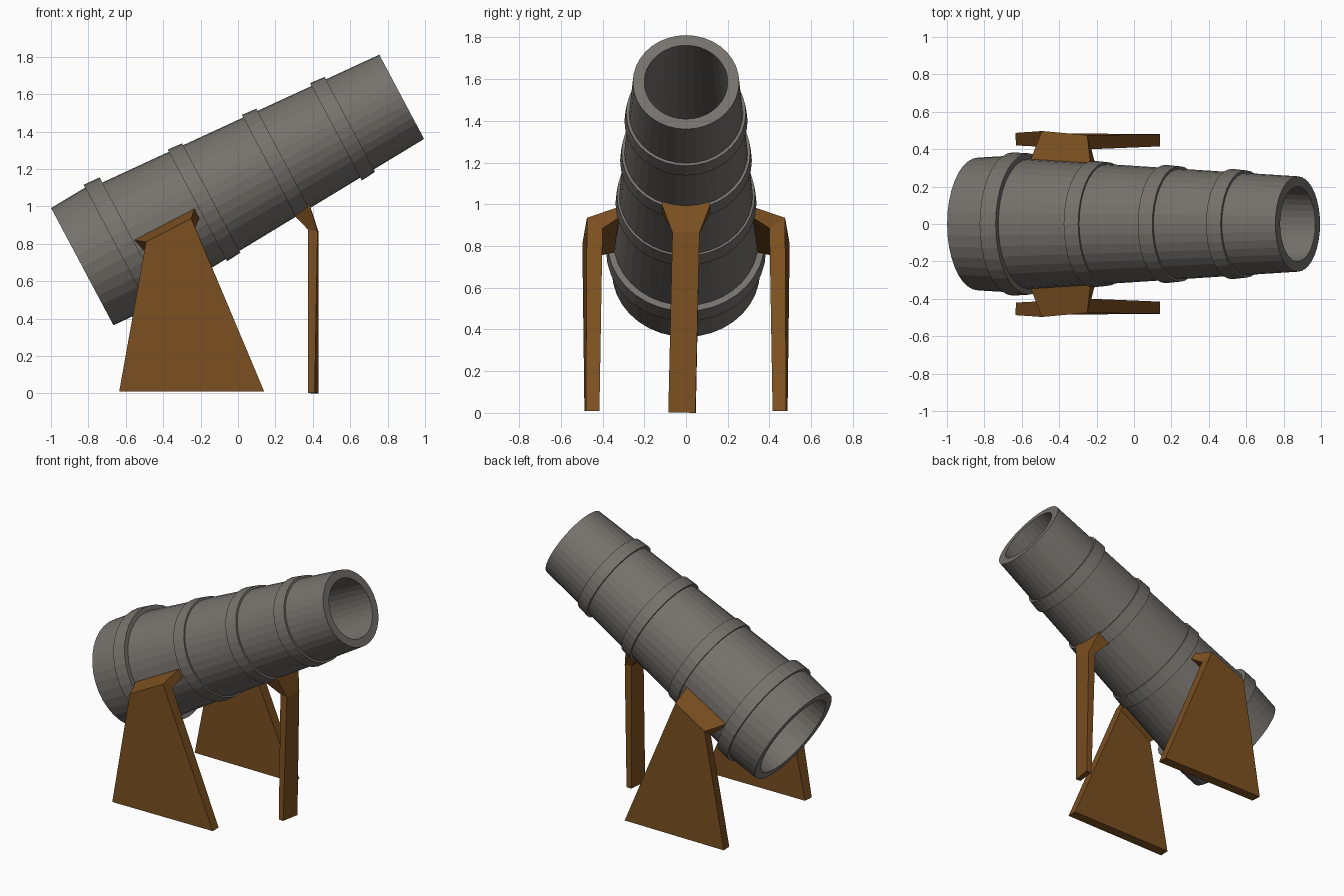
import bpy, bmesh, math
from mathutils import Vector

if "Cube" in bpy.data.objects:
    bpy.data.objects.remove(bpy.data.objects["Cube"])

SIDES = 36
BACK = Vector((-0.8325, 0, 0.6775))      # centre of the rear opening
TILT = math.radians(28)
AXIS = Vector((math.cos(TILT), 0, math.sin(TILT)))
UP = Vector((-math.sin(TILT), 0, math.cos(TILT)))
SIDE = Vector((0, 1, 0))


def material(name, rgb):
    m = bpy.data.materials.new(name)
    m.diffuse_color = (*rgb, 1)
    m.use_nodes = True
    m.node_tree.nodes["Principled BSDF"].inputs["Base Color"].default_value = m.diffuse_color
    return m


METAL = material("dark_metal", (0.18, 0.165, 0.15))
WOOD = material("wood", (0.20, 0.08, 0.015))


def make_object(name, bm, mat):
    bmesh.ops.recalc_face_normals(bm, faces=bm.faces)
    mesh = bpy.data.meshes.new(name)
    bm.to_mesh(mesh)
    bm.free()
    mesh.materials.append(mat)
    ob = bpy.data.objects.new(name, mesh)
    bpy.context.collection.objects.link(ob)
    return ob


def revolve(name, profile, mat):
    """Turn a closed (distance, radius) profile around the tilted axis."""
    bm = bmesh.new()
    loops = []
    for i in range(SIDES):
        a = 2 * math.pi * i / SIDES
        out = UP * math.cos(a) + SIDE * math.sin(a)
        loops.append([bm.verts.new(BACK + AXIS * s + out * r) for s, r in profile])
    n = len(profile)
    for i in range(SIDES):
        p, q = loops[i], loops[(i + 1) % SIDES]
        for j in range(n):
            k = (j + 1) % n
            bm.faces.new((p[j], p[k], q[k], q[j]))
    return make_object(name, bm, mat)


def loft(name, sections, mat, flip=1):
    """Join four-cornered sections into a solid; flip=-1 mirrors in y."""
    bm = bmesh.new()
    rows = [[bm.verts.new((x, y * flip, z)) for x, y, z in s] for s in sections]
    for a, b in zip(rows, rows[1:]):
        for j in range(4):
            k = (j + 1) % 4
            bm.faces.new((a[j], a[k], b[k], b[j]))
    bm.faces.new(rows[0])
    bm.faces.new(rows[-1])
    return make_object(name, bm, mat)


# Barrel: tapered open tube with a thick wall
revolve("barrel", [(0, 0.355), (0.21, 0.366), (0.306, 0.347), (1.934, 0.255),
                   (1.934, 0.20), (0.306, 0.292), (0, 0.30)], METAL)

# Raised bands around the barrel
bands = [(0.212, 0.306, 0.383, 0.378), (0.697, 0.781, 0.338, 0.331),
         (1.134, 1.218, 0.316, 0.309), (1.536, 1.620, 0.295, 0.287)]
for i, (s0, s1, r0, r1) in enumerate(bands):
    revolve(f"barrel_band_{i + 1}",
            [(s0, r0), (s1, r1), (s1, r1 - 0.04), (s0, r0 - 0.04)], METAL)

# Side legs: wide foot, bent shoulder, flared pad against the barrel
# corner order: rear outer, fore outer, fore inner, rear inner
side_leg = [
    [(-0.635, 0.487, 0.01), (0.14, 0.48, 0.01), (0.14, 0.415, 0.01), (-0.63, 0.42, 0.01)],
    [(-0.492, 0.497, 0.81), (-0.25, 0.475, 0.935), (-0.228, 0.40, 0.885), (-0.48, 0.412, 0.755)],
    [(-0.553, 0.345, 0.82), (-0.233, 0.32, 0.988), (-0.207, 0.32, 0.937), (-0.507, 0.345, 0.768)],
]
loft("side_leg_front", side_leg, WOOD, -1)
loft("side_leg_back", side_leg, WOOD, 1)

# Muzzle leg: slim post with a flared pad under the barrel
muzzle_leg = [
    [(0.41, -0.085, 0.003), (0.43, 0.045, 0.0), (0.392, 0.047, 0.0), (0.375, -0.083, 0.003)],
    [(0.425, -0.065, 0.865), (0.43, 0.065, 0.865), (0.377, 0.065, 0.875), (0.375, -0.065, 0.875)],
    [(0.388, -0.115, 0.995), (0.388, 0.115, 0.995), (0.30, 0.115, 0.952), (0.30, -0.115, 0.952)],
    [(0.376, -0.11, 1.022), (0.376, 0.11, 1.022), (0.288, 0.11, 0.977), (0.288, -0.11, 0.977)],
]
loft("muzzle_leg", muzzle_leg, WOOD)
